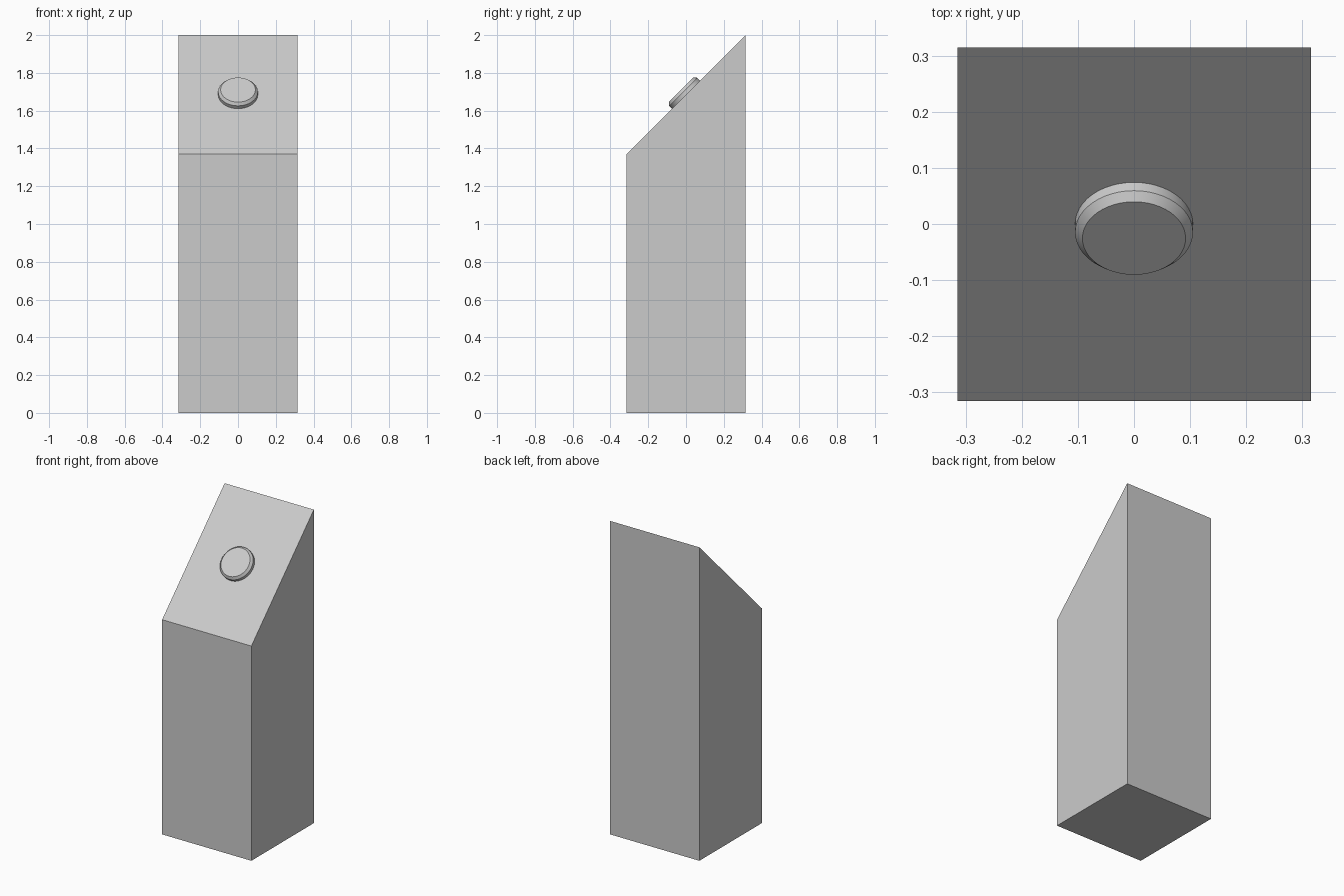
import bpy, bmesh, math
from mathutils import Matrix

if "Cube" in bpy.data.objects:
    bpy.data.objects.remove(bpy.data.objects["Cube"])

HALF, LOW, HIGH = 0.315, 1.37, 2.0


def add_object(name, bm):
    bmesh.ops.recalc_face_normals(bm, faces=bm.faces)
    mesh = bpy.data.meshes.new(name)
    bm.to_mesh(mesh)
    bm.free()
    obj = bpy.data.objects.new(name, mesh)
    bpy.context.collection.objects.link(obj)
    return obj


# Pillar: side profile with a sloped top, extruded across x
bm = bmesh.new()
profile = [(-HALF, 0), (HALF, 0), (HALF, HIGH), (-HALF, LOW)]
side = bm.faces.new([bm.verts.new((-HALF, y, z)) for y, z in profile])
ext = bmesh.ops.extrude_face_region(bm, geom=[side])
verts = [g for g in ext["geom"] if isinstance(g, bmesh.types.BMVert)]
bmesh.ops.translate(bm, verts=verts, vec=(2 * HALF, 0, 0))
add_object("pillar", bm)

# Button: round with a chamfered rim, seated on the middle of the slope
bm = bmesh.new()
SIDES = 48
rings = []
for radius, height in [(0.105, -0.003), (0.105, 0.021), (0.092, 0.036)]:
    rings.append([bm.verts.new((radius * math.cos(2 * math.pi * i / SIDES),
                                radius * math.sin(2 * math.pi * i / SIDES),
                                height)) for i in range(SIDES)])
for a, b in zip(rings, rings[1:]):
    for i in range(SIDES):
        j = (i + 1) % SIDES
        bm.faces.new((a[i], a[j], b[j], b[i]))
bm.faces.new(rings[0])
bm.faces.new(rings[-1])
button = add_object("button", bm)
button.matrix_world = (Matrix.Translation((0, 0, (LOW + HIGH) / 2))
                       @ Matrix.Rotation(math.radians(45), 4, 'X'))

bpy.context.view_layer.objects.active = button
button.select_set(True)
bpy.ops.object.shade_smooth_by_angle(angle=math.radians(30))
